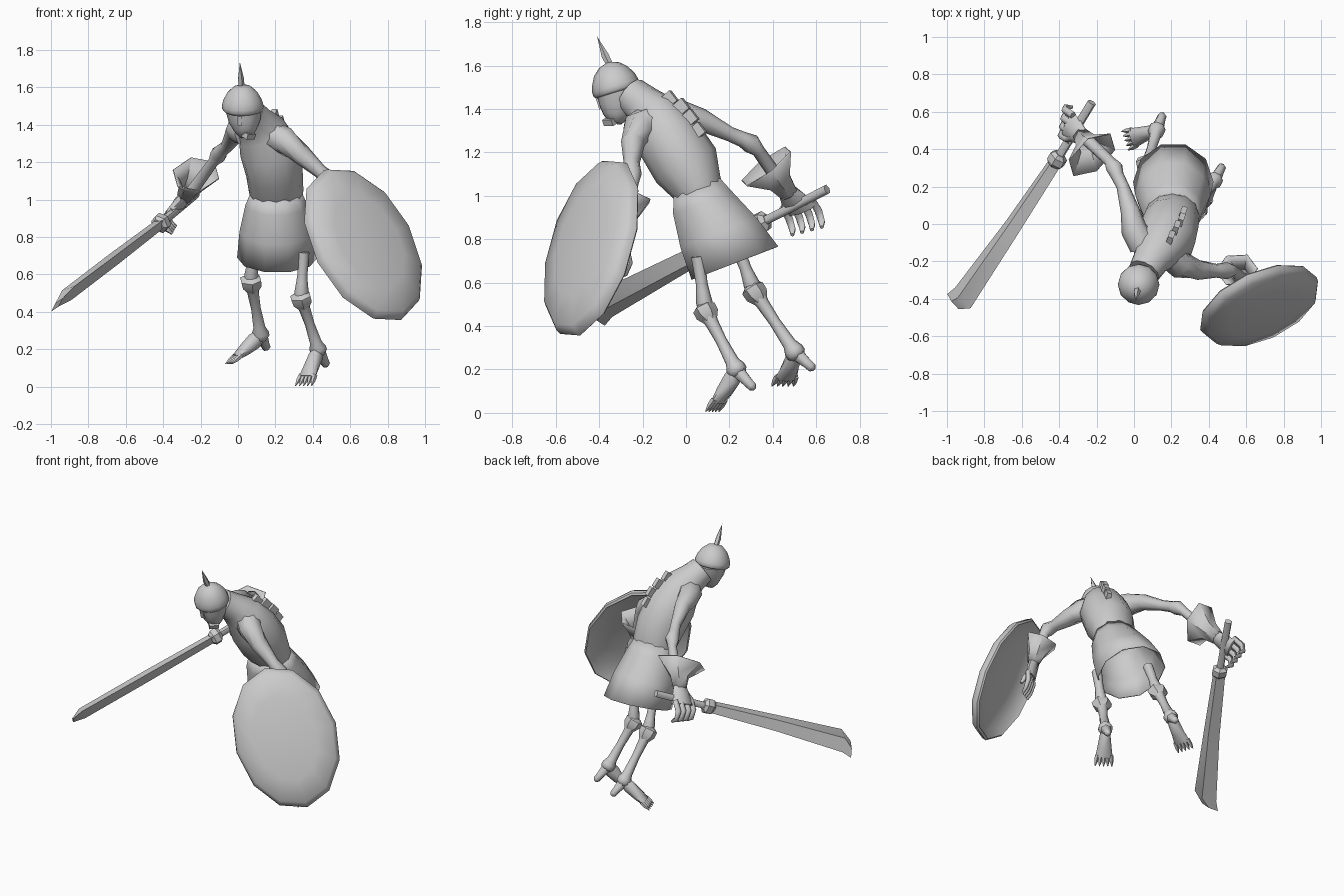
import bpy, bmesh, math
from mathutils import Vector as V

gray = bpy.data.materials.new("plain gray")
gray.diffuse_color = (0.6, 0.6, 0.6, 1)


def finish(name, bm, angle=60, thick=0):
    bmesh.ops.remove_doubles(bm, verts=bm.verts, dist=0.0005)
    bmesh.ops.recalc_face_normals(bm, faces=bm.faces)
    me = bpy.data.meshes.new(name)
    bm.to_mesh(me)
    bm.free()
    ob = bpy.data.objects.new(name, me)
    bpy.context.collection.objects.link(ob)
    me.materials.append(gray)
    bpy.ops.object.select_all(action='DESELECT')
    ob.select_set(True)
    bpy.context.view_layer.objects.active = ob
    bpy.ops.object.shade_smooth_by_angle(angle=math.radians(angle))
    if thick:
        mod = ob.modifiers.new("thickness", 'SOLIDIFY')
        mod.thickness = thick
    return ob


def loft(name, stations, n=8, hint=(1, 0, 0), axis=None, cap=True, angle=60, thick=0):
    """Skin elliptical rings; each station is x, y, z, half width, half depth."""
    bm = bmesh.new()
    c = [V(s[:3]) for s in stations]
    rings = []
    for i, s in enumerate(stations):
        t = V(axis) if axis else c[min(i + 1, len(c) - 1)] - c[max(i - 1, 0)]
        t.normalize()
        w = V(hint)
        w = (w - t * w.dot(t)).normalized()
        h = t.cross(w)
        rw, rh = max(s[3], 0.0001), max(s[-1], 0.0001)
        rings.append([bm.verts.new(c[i] + w * rw * math.cos(a) + h * rh * math.sin(a))
                      for a in (2 * math.pi * k / n for k in range(n))])
    for a, b in zip(rings, rings[1:]):
        for k in range(n):
            bm.faces.new((a[k], a[(k + 1) % n], b[(k + 1) % n], b[k]))
    if cap:
        bm.faces.new(rings[0])
        bm.faces.new(rings[-1])
    return finish(name, bm, angle, thick)


def box(name, loc, size, z_dir):
    bm = bmesh.new()
    bmesh.ops.create_cube(bm, size=1)
    q = V(z_dir).to_track_quat('Z', 'Y')
    for v in bm.verts:
        v.co = q @ V([a * b for a, b in zip(v.co, size)]) + V(loc)
    return finish(name, bm, 30)


# Torso with the hood rising to the head
loft("torso", [(.205, .06, 1.02, .14, .115), (.205, .05, 1.04, .145, .12),
               (.195, 0, 1.14, .152, .158), (.17, -.08, 1.265, .162, .152),
               (.13, -.135, 1.365, .135, .12), (.09, -.195, 1.42, .10, .092),
               (.055, -.255, 1.465, .088, .085)], n=12)

# Skirt, open below
loft("skirt", [(.205, .05, 1.04, .137, .12), (.205, .075, .97, .166, .152),
               (.208, .15, .83, .2, .198), (.21, .225, .69, .215, .225)],
     n=10, axis=(0, -.36, .93), cap=False, thick=.006)

# Head, jaw, helmet and spike
loft("head", [(.045, -.325, 1.335, .035, .03), (.04, -.32, 1.37, .06, .065),
              (.035, -.315, 1.42, .085, .088), (.03, -.32, 1.49, .098, .1)], n=10)
box("nose", (.01, -.395, 1.425), (.025, .025, .05), (0, -.3, 1))
box("jaw", (.055, -.345, 1.345), (.06, .05, .03), (.3, -.3, 1))
up = V((-.02, -.29, .95)).normalized()
rim = V((.025, -.32, 1.487))
loft("helmet", [(*(rim + up * d), r) for d, r in
                ((-.01, .102), (0, .11), (.02, .111), (.05, .103), (.09, .081),
                 (.12, .048), (.135, 0))], n=12, axis=up)
loft("helmet_spike", [(.018, -.35, 1.60, .016), (.015, -.372, 1.645, .018),
                      (.01, -.41, 1.735, 0)], n=5)

# Plates along the spine
for p in ((.195, -.075, 1.445), (.225, -.02, 1.41), (.25, .02, 1.36), (.26, .055, 1.30)):
    box("spine_plate", p, (.03, .06, .055), (.25, .7, .6))

# Arms
loft("right_arm", [(.05, -.11, 1.36, .08), (.0, -.03, 1.375, .07), (-.02, .07, 1.35, .052),
                   (-.06, .20, 1.285, .034), (-.09, .26, 1.26, .036), (-.105, .30, 1.24, .046),
                   (-.13, .335, 1.205, .03), (-.25, .45, 1.04, .034)])
loft("left_arm", [(.17, -.15, 1.345, .085), (.25, -.22, 1.315, .075), (.34, -.245, 1.24, .055),
                  (.44, -.25, 1.15, .037), (.50, -.25, 1.10, .046), (.525, -.25, 1.06, .032),
                  (.575, -.29, .86, .034)])

# Flared cuffs
loft("right_cuff", [(-.285, .475, 1.01, .045), (-.25, .43, 1.07, .065),
                    (-.225, .37, 1.135, .165, .115)], n=6, hint=(-.12, -.14, -.08),
     cap=False, angle=40, thick=.006)
loft("left_cuff", [(.577, -.292, .85, .042), (.567, -.275, .91, .06),
                   (.55, -.245, 1.0, .115, .095)], n=6, cap=False, angle=40, thick=.006)

# Hands with curled fingers
loft("right_palm", [(-.27, .46, 1.03, .04, .035), (-.31, .495, .985, .065, .035),
                    (-.35, .53, .935, .075, .028)], hint=(.4, .85, .3))
loft("right_thumb", [(-.31, .47, 1.0, .022), (-.36, .455, .94, .02), (-.385, .47, .90, .011)], n=6)
loft("left_palm", [(.575, -.29, .86, .035, .03), (.585, -.295, .80, .055, .03),
                   (.595, -.295, .74, .055, .025)], hint=(.8, .5, 0))
loft("left_thumb", [(.57, -.31, .82, .02), (.60, -.35, .76, .018), (.62, -.36, .72, .01)], n=6)
for k in range(4):
    s = k / 3
    b = V((-.355, .455, .925)).lerp(V((-.335, .59, .96)), s)
    steps = [((.01, -.01, .02), .019), ((-.035, .02, -.03), .02),
             ((-.03, .035, -.08), .017), ((.005, .035, -.105), .009)]
    loft("right_finger", [(*(b + V(o)), r) for o, r in steps], n=6)
    b = V((.56, -.32, .74)).lerp(V((.635, -.275, .74)), s)
    steps = [((0, 0, .02), .017), ((.01, .015, -.05), .017),
             ((.015, -.005, -.10), .014), ((.01, -.04, -.12), .008)]
    loft("left_finger", [(*(b + V(o)), r) for o, r in steps], n=6)

# Sword: grip, collar and broad blade with a slanted tip
d = V((-.515, -.75, -.42)).normalized()
edge = V((.61, -.44, .66))
loft("sword_grip", [(-.225, .65, 1.03, .024), (-.41, .345, .875, .024)], n=6)
loft("sword_collar", [(-.395, .375, .89, .03), (-.402, .36, .883, .052),
                      (-.42, .33, .868, .052), (-.43, .315, .862, .035)],
     n=6, hint=edge, axis=d, angle=30)
loft("sword_blade", [(-.42, .33, .868, .045, .03), (-.66, -.03, .685, .06, .036),
                     (-.915, -.395, .49, .084, .036), (-.968, -.415, .437, .062, .012)],
     n=4, hint=edge, axis=d, angle=35)

# Oval shield: hollow back, bevelled rim, domed front
n = V((.5, -.78, .38)).normalized()
mid = V((.665, -.425, .757))
loft("shield", [(*(mid + n * o), .455 * s, .325 * s) for o, s in
                ((.065, 0), (.055, .5), (.03, .85), (-.01, .97), (0, 1), (.025, .985),
                 (.05, .93), (.075, .6), (.085, 0))],
     n=12, hint=(-.477, .176, .86), axis=n, angle=50)


# Bony legs with clawed feet
def leg(side, hip, knee, ankle, toe, heel):
    hip, knee, ankle, toe, heel = map(V, (hip, knee, ankle, toe, heel))
    thigh, shin = hip - knee, ankle - knee
    out = (.8, -.5, 0)
    loft(side + "_thigh", [(*(knee + thigh * f), r) for f, r in
                           ((0, .035), (.15, .038), (.35, .031), (.5, .027), (1, .032))])
    loft(side + "_knee", [(*(knee + shin * f), a, b) for f, a, b in
                          ((-.1, .035, .03), (-.05, .064, .052), (.06, .06, .052), (.16, .034, .034))],
         n=6, hint=out, angle=40)
    loft(side + "_shin", [(*(knee + shin * f), r) for f, r in
                          ((.05, .042), (.2, .031), (.5, .026), (.85, .032),
                           (.95, .046), (1.02, .046), (1.08, .03))])
    run = toe - ankle
    wide = run.cross(V((0, 0, 1))).normalized()
    loft(side + "_foot", [(*(ankle + run * f), a, b) for f, a, b in
                          ((-.05, .028, .03), (.2, .035, .045), (.5, .045, .035), (.76, .055, .018))],
         hint=wide)
    loft(side + "_heel", [(*ankle.lerp(heel, f), r) for f, r in
                          ((.1, .035), (.6, .026), (.88, .024), (1, .01))], n=6)
    for k in range(5):
        o = wide * (k - 2) * .022
        loft(side + "_toe", [(*(ankle + run * .7 + o), .015), (*(ankle + run * .86 + o * 1.1), .013),
                             (*(toe + o * 1.2), .002)], n=5)


leg("right", (.08, .23, .78), (.07, .315, .56), (.122, .505, .275), (-.05, .445, .122), (.155, .59, .20))
leg("left", (.35, .055, .72), (.338, .09, .47), (.43, .235, .195), (.35, .12, .005), (.475, .315, .11))
